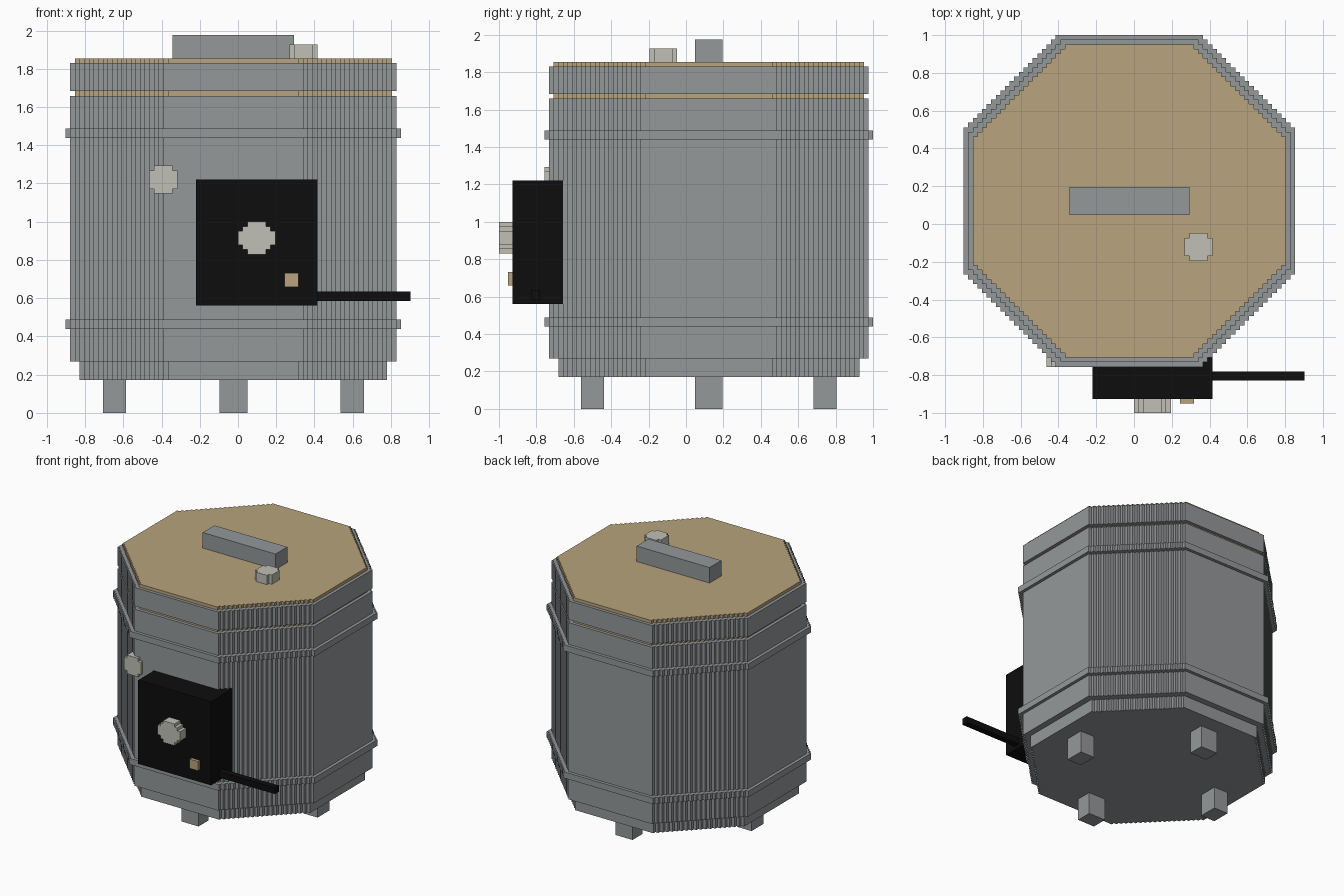
import bpy, bmesh

cube = bpy.data.objects.get("Cube")
if cube:
    bpy.data.objects.remove(cube, do_unlink=True)

# Everything sits on a block grid, 74 wide, 82 deep, 81 tall
UNIT = 2 / 82
CX, CY = 36, 46            # grid centre of the drum


def material(name, rgb):
    m = bpy.data.materials.new(name)
    m.use_nodes = True
    color = (*rgb, 1)
    m.diffuse_color = color
    m.node_tree.nodes["Principled BSDF"].inputs["Base Color"].default_value = color
    return m


GREY = material("metal grey", (0.296, 0.314, 0.323))
TAN = material("tan", (0.479, 0.371, 0.205))
PALE = material("pale grey", (0.527, 0.527, 0.468))
BLACK = material("black", (0.004, 0.004, 0.004))


def stepped_outline(hu, hv, steps):
    """Rectangle of half sizes hu, hv whose corners are cut into unit stairs."""
    corner = [(hu - steps, hv)]
    for i in range(steps):
        u, v = hu - steps + i, hv - i
        corner += [(u, v - 1), (u + 1, v - 1)]
    right = corner + [(u, -v) for u, v in reversed(corner)]
    return right + [(-u, -v) for u, v in right]


def prism(name, mat, center, half, low, high, steps=0, axis="z"):
    """Extrude a stepped outline along z, or along y for front-mounted parts."""
    bm = bmesh.new()

    def place(u, v, w):
        a, b = center[0] + u, center[1] + v
        x, y, z = (a, b, w) if axis == "z" else (a, w, b)
        return bm.verts.new(((x - 37) * UNIT, (y - 41) * UNIT, z * UNIT))

    outline = stepped_outline(*half, steps)
    bottom = [place(u, v, low) for u, v in outline]
    top = [place(u, v, high) for u, v in outline]
    bm.faces.new(bottom)
    bm.faces.new(top)
    for i in range(len(outline)):
        j = (i + 1) % len(outline)
        bm.faces.new((bottom[i], bottom[j], top[j], top[i]))
    bmesh.ops.recalc_face_normals(bm, faces=bm.faces)
    mesh = bpy.data.meshes.new(name)
    bm.to_mesh(mesh)
    bm.free()
    mesh.materials.append(mat)
    obj = bpy.data.objects.new(name, mesh)
    bpy.context.collection.objects.link(obj)
    return obj


def drum(name, mat, radius, low, high, steps=20):
    return prism(name, mat, (CX, CY), (radius, radius), low, high, steps)


# Octagonal drum, bands and lid
drum("base", GREY, 33, 7, 11, 19)
drum("body", GREY, 35, 11, 68)
drum("lower_band", GREY, 36, 18, 20)
drum("upper_band", GREY, 36, 59, 61)
drum("lid_core", TAN, 34, 68, 76)
drum("lid_rim", GREY, 35, 69, 75)

# Lid fittings
prism("lid_handle", GREY, (36, 46), (13, 3), 76, 81)
prism("lid_knob", PALE, (51, 36), (3, 3), 76, 79, 1)

# Four feet in a diamond
for side, name in ((-1, "right"), (1, "left")):
    prism(name + "_foot", GREY, (CX + side * 25.5, CY), (2.5, 3), 0, 7)
for side, name in ((-1, "front"), (1, "back")):
    prism(name + "_foot", GREY, (CX, CY + side * 25.5), (3, 2.5), 0, 7)

# Control box with dial, button and lever
prism("control_box", BLACK, (41, 36.5), (13, 13.5), 3, 14, axis="y")
prism("dial", PALE, (41, 37.5), (4, 3.5), 0, 3, 2, axis="y")
prism("box_button", TAN, (48.5, 28.5), (1.5, 1.5), 2, 3, axis="y")
prism("lever", BLACK, (64, 25), (10, 1), 7, 9, axis="y")

# Round plug on the drum wall
prism("wall_plug", PALE, (21, 50), (3, 3), 10, 14, 1, axis="y")
